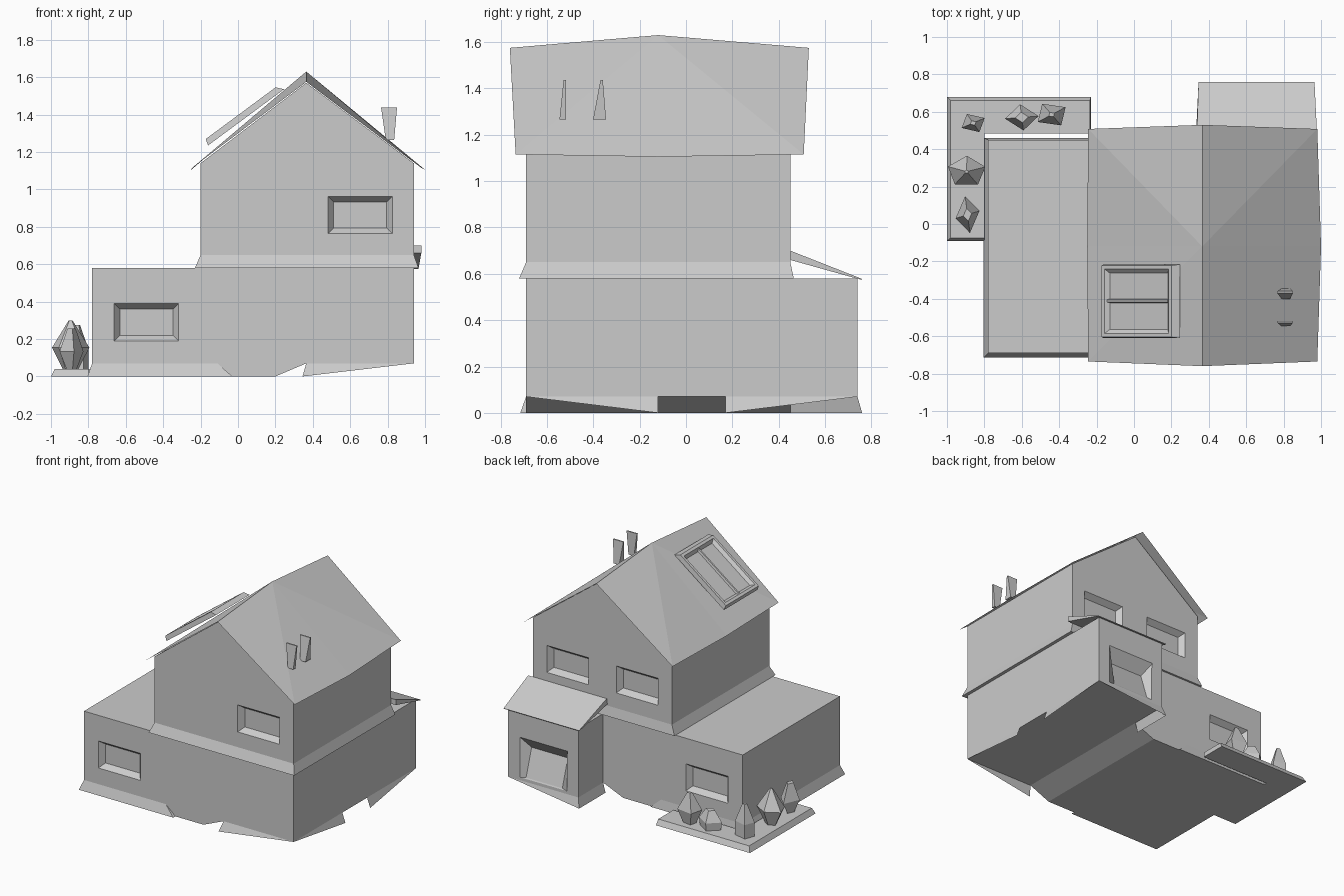
import bpy, bmesh, math
from mathutils import Vector, Matrix

cube = bpy.data.objects.get("Cube")
if cube:
    bpy.data.objects.remove(cube, do_unlink=True)

grey = bpy.data.materials.new("light_grey")
grey.use_nodes = True
grey.diffuse_color = (0.6, 0.6, 0.6, 1)
grey.node_tree.nodes["Principled BSDF"].inputs["Base Color"].default_value = (0.6, 0.6, 0.6, 1)


def finish(name, bm, closed=True):
    if closed:
        bmesh.ops.recalc_face_normals(bm, faces=bm.faces)
    mesh = bpy.data.meshes.new(name)
    bm.to_mesh(mesh)
    bm.free()
    mesh.materials.append(grey)
    obj = bpy.data.objects.new(name, mesh)
    bpy.context.collection.objects.link(obj)
    return obj


def loft(name, rings):
    """Solid through rings of points, capped at both ends."""
    bm = bmesh.new()
    loops = [[bm.verts.new(p) for p in ring] for ring in rings]
    n = len(loops[0])
    for a, b in zip(loops, loops[1:]):
        for i in range(n):
            j = (i + 1) % n
            bm.faces.new((a[i], a[j], b[j], b[i]))
    bm.faces.new(loops[0])
    bm.faces.new(loops[-1])
    return finish(name, bm)


def sheet(name, points, faces):
    bm = bmesh.new()
    v = [bm.verts.new(p) for p in points]
    for f in faces:
        bm.faces.new([v[i] for i in f])
    return finish(name, bm, closed=False)


def rect_xy(x0, x1, y0, y1, z):
    return [(x0, y0, z), (x1, y0, z), (x1, y1, z), (x0, y1, z)]


def rect_xz(x0, x1, z0, z1, y):
    return [(x0, y, z0), (x1, y, z0), (x1, y, z1), (x0, y, z1)]


def prism_y(name, profile, y0, y1):
    return loft(name, [[(x, y, z) for x, z in profile] for y in (y0, y1)])


def cut(obj, cutter):
    mod = obj.modifiers.new("recess", 'BOOLEAN')
    mod.operation, mod.solver, mod.object = 'DIFFERENCE', 'EXACT', cutter
    bpy.context.view_layer.update()
    graph = bpy.context.evaluated_depsgraph_get()
    mesh = bpy.data.meshes.new_from_object(obj.evaluated_get(graph))
    obj.modifiers.clear()
    obj.data = mesh
    bpy.data.objects.remove(cutter, do_unlink=True)


FRONT, BACK, RIGHT_WALL = -0.69, 0.45, 0.94


def window(obj, x, z, wall, out):
    """Splayed window recess; out is the outward y direction."""
    rings = []
    for depth, shrink in ((0.02, -0.015), (-0.04, 0.03)):
        rings.append(rect_xz(x - 0.172 + shrink, x + 0.172 - shrink,
                             z - 0.1 + shrink, z + 0.1 - shrink, wall + out * depth))
    cut(obj, loft("window_cutter", rings))


# Storeys with their window recesses
lower = prism_y("lower_storey", [(-0.78, 0), (0.2, 0), (0.365, 0.07), (RIGHT_WALL, 0.07),
                                 (RIGHT_WALL, 0.58), (-0.78, 0.58)], FRONT, BACK)
upper = prism_y("upper_storey", [(-0.2, 0.575), (RIGHT_WALL, 0.575), (RIGHT_WALL, 1.14),
                                 (0.365, 1.57), (-0.2, 1.14)], FRONT, BACK)
window(lower, -0.49, 0.29, FRONT, -1)
window(lower, -0.486, 0.29, BACK, 1)
window(upper, 0.653, 0.863, FRONT, -1)
for wx in (0.655, 0.085):
    window(upper, wx, 0.863, BACK, 1)

# Flared skirt between the storeys
loft("storey_skirt", [rect_xy(-0.23, 0.965, -0.72, 0.465, 0.58),
                      rect_xy(-0.2, RIGHT_WALL, FRONT, BACK, 0.65)])

# Flared base pieces
loft("left_base", [rect_xy(-0.805, -0.03, -0.715, 0.46, 0),
                   rect_xy(-0.78, -0.11, FRONT, BACK, 0.07)])
sheet("front_base", [(0.365, FRONT, 0.07), (RIGHT_WALL, FRONT, 0.07), (0.345, -0.72, 0)],
      [(0, 2, 1)])
sheet("right_base", [(RIGHT_WALL, FRONT, 0.07), (RIGHT_WALL, -0.12, 0.07), (0.965, -0.12, 0),
                     (RIGHT_WALL, 0.17, 0.07), (RIGHT_WALL, 0.74, 0.07), (0.965, 0.17, 0)],
      [(0, 2, 1), (3, 5, 4)])

# Main roof: each slope fans out from the raised middle of the ridge
roof_points = [(0.365, -0.12, 1.63), (0.365, -0.76, 1.575), (0.365, 0.53, 1.575)]
for x_end, x_mid in ((-0.245, -0.25), (0.98, 1.0)):
    roof_points += [(x_end, -0.735, 1.115), (x_mid, -0.12, 1.105), (x_end, 0.508, 1.115)]
sheet("main_roof", roof_points, [(0, 3, 1), (0, 4, 3), (0, 5, 4), (0, 2, 5),
                                 (0, 1, 6), (0, 6, 7), (0, 7, 8), (0, 8, 2)])

# Skylight: shallow tilted frame with a sunken pane and a centre bar
tilt = Matrix.Translation((-0.16, -0.413, 1.235)) @ Matrix.Rotation(-math.atan(0.74), 4, 'Y')
frame = loft("skylight_frame", [
    rect_xy(0, 0.505, -0.197, 0.197, 0), rect_xy(0.01, 0.475, -0.192, 0.192, 0.035),
    rect_xy(0.03, 0.455, -0.172, 0.172, 0.035), rect_xy(0.05, 0.435, -0.15, 0.15, 0.015)])
bar = loft("skylight_bar", [rect_xy(0.04, 0.445, -0.01, 0.014, 0.01),
                            rect_xy(0.04, 0.445, -0.004, 0.008, 0.03)])
for part in (frame, bar):
    part.data.transform(tilt)

# Wedge-shaped chimney pots on the right slope
for i, (y, half) in enumerate(((-0.532, 0.014), (-0.373, 0.028))):
    loft("chimney_pot_%d" % (i + 1), [
        rect_xy(0.79, 0.835, y - half, y + half, 1.265),
        rect_xy(0.765, 0.85, y + 0.004, y + 0.014, 1.437)])

# Back porch, with a doorway that deepens towards the top
porch = loft("porch", [rect_xy(0.365, RIGHT_WALL, 0.44, 0.74, 0.07),
                       rect_xy(0.365, RIGHT_WALL, 0.44, 0.74, 0.58)])
outer = rect_xz(0.452, 0.845, 0.09, 0.39, 0.741)
inner = rect_xz(0.5, 0.797, 0.09, 0.3, 0.67)
inner[0], inner[1] = (0.5, 0.735, 0.1), (0.797, 0.735, 0.1)
cut(porch, loft("door_cutter", [outer, inner]))
sheet("porch_base", [(RIGHT_WALL, 0.74, 0.07), (0.365, 0.74, 0.07), (0.345, 0.76, 0),
                     (0.365, BACK, 0.07), (0.345, BACK, 0)],
      [(0, 1, 2), (1, 3, 4, 2)])
loft("porch_roof", [[(0.33, 0.45, 0.66), (0.98, 0.45, 0.66), (0.965, 0.757, 0.574), (0.345, 0.757, 0.574)],
                    [(0.335, 0.45, 0.7), (0.98, 0.45, 0.7), (0.965, 0.76, 0.578), (0.345, 0.76, 0.578)]])

# L-shaped planting bed around the back left corner
bed = [(-1, -0.09), (-0.8, -0.09), (-0.8, 0.485), (-0.23, 0.485), (-0.23, 0.68), (-1, 0.68)]
top = [(-0.98, -0.075), (-0.8, -0.075), (-0.8, 0.485), (-0.235, 0.485), (-0.235, 0.66), (-0.98, 0.66)]
loft("planting_bed", [[(x, y, 0) for x, y in bed], [(x, y, 0.04) for x, y in top]])


# Faceted shrubs: narrow foot, broad middle, offset tip
def shrub(name, x, y, rx, ry, height, foot, tip, sides, turn):
    rings = []
    for t, f in ((0, foot), (0.45, 1), (1, tip)):
        rings.append([(x + rx * f * math.cos(turn + math.tau * i / sides),
                       y + ry * f * math.sin(turn + math.tau * i / sides),
                       0.035 + height * t) for i in range(sides)])
    loft(name, rings)


shrub("shrub_1", -0.895, 0.28, 0.105, 0.085, 0.265, 0.4, 0.1, 5, 0.3)
shrub("shrub_2", -0.89, 0.05, 0.065, 0.1, 0.22, 0.4, 0.35, 4, 0.2)
shrub("shrub_3", -0.86, 0.54, 0.07, 0.055, 0.24, 1.0, 0.25, 4, 0.5)
shrub("shrub_4", -0.6, 0.57, 0.09, 0.07, 0.14, 0.9, 0.4, 4, 0.1)
shrub("shrub_5", -0.44, 0.585, 0.09, 0.07, 0.23, 0.5, 0.2, 4, 0.6)
